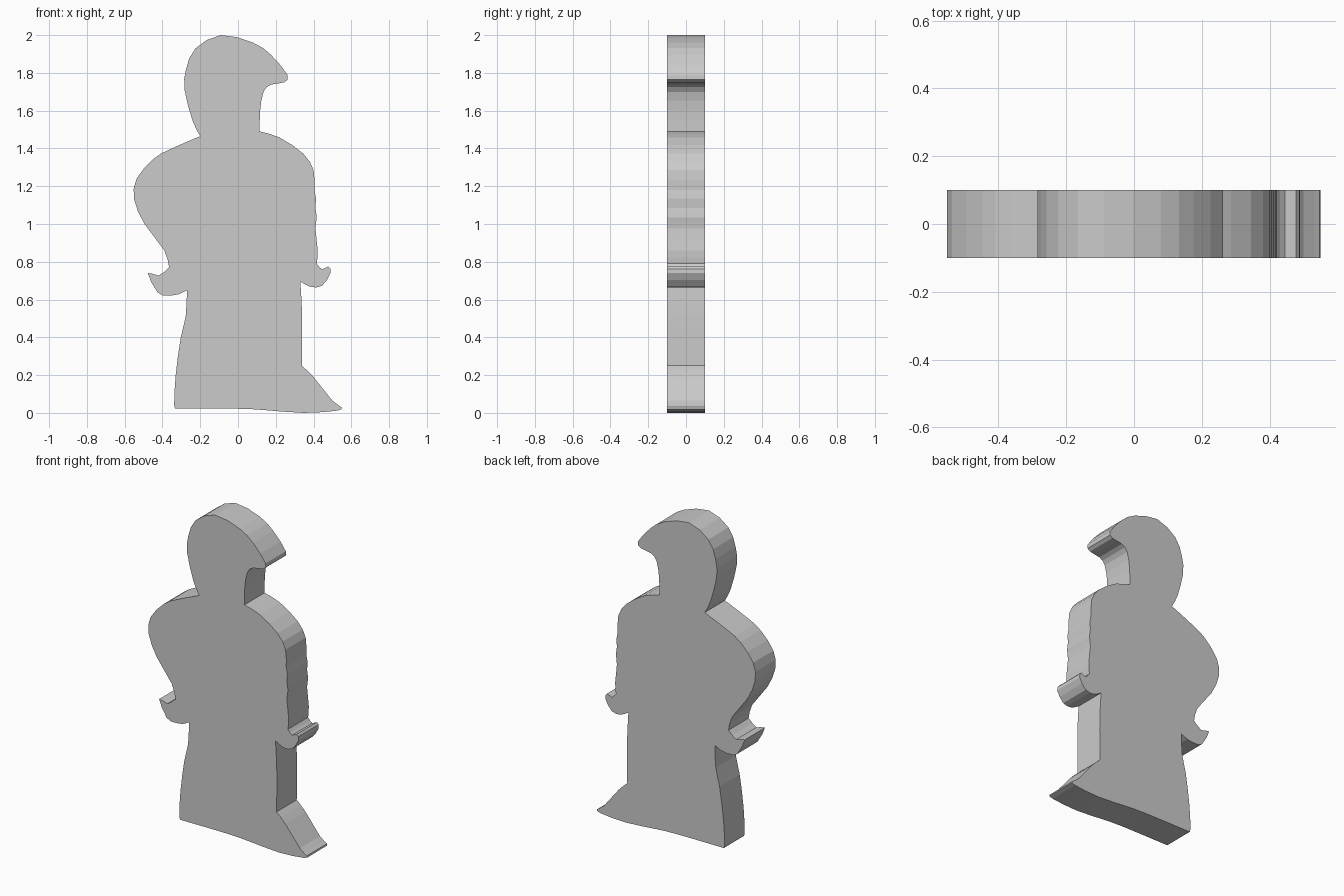
import bpy, bmesh
from mathutils import Vector

if "Cube" in bpy.data.objects:
    bpy.data.objects.remove(bpy.data.objects["Cube"])

THICKNESS = 0.2


def smooth_run(points, steps=2):
    """Catmull-Rom curve through (x, z) points; the last point is left to the next run."""
    p = [Vector(q) for q in points]
    p = [2 * p[0] - p[1]] + p + [2 * p[-1] - p[-2]]
    out = []
    for a, b, c, d in zip(p, p[1:], p[2:], p[3:]):
        for i in range(steps):
            t = i / steps
            out.append(0.5 * (2 * b + (c - a) * t + (2 * a - 5 * b + 4 * c - d) * t ** 2
                              + (3 * b - a - 3 * c + d) * t ** 3))
    return out


# Sharp corners where the outline runs meet
neck_back, neck_front = (-0.20, 1.465), (0.115, 1.49)
front_wrist, back_wrist = (0.33, 0.695), (-0.27, 0.65)
knee = (0.338, 0.25)

# Head with peaked cap
head = [neck_back, (-0.24, 1.545), (-0.283, 1.71), (-0.275, 1.82), (-0.225, 1.93),
        (-0.09, 2.0), (0.08, 1.96), (0.175, 1.895), (0.262, 1.79), (0.245, 1.75),
        (0.175, 1.738), (0.135, 1.70), (0.117, 1.60), neck_front]
# Front shoulder and wavy sleeve
front_arm = [neck_front, (0.22, 1.458), (0.345, 1.373), (0.40, 1.285), (0.405, 1.18),
             (0.413, 1.135), (0.41, 1.085), (0.417, 1.035), (0.41, 0.975),
             (0.422, 0.86), (0.417, 0.79)]
# Curled front hand
front_hand = [front_arm[-1], (0.445, 0.76), (0.478, 0.775), (0.49, 0.74),
              (0.445, 0.673), (0.385, 0.667), front_wrist]
# Coat front, pointed shoe and base
coat_front = [front_wrist, (0.337, 0.58), (0.34, 0.45), knee]
shoe = [knee, (0.40, 0.19), (0.50, 0.065), (0.547, 0.03), (0.525, 0.012),
        (0.35, 0.0), (0.14, 0.015), (0.0, 0.022), (-0.325, 0.022)]
# Coat back
coat_back = [(-0.325, 0.022), (-0.338, 0.04), (-0.33, 0.20), (-0.303, 0.40),
             (-0.277, 0.51), back_wrist]
# Curled back hand
back_hand = [back_wrist, (-0.315, 0.628), (-0.375, 0.622), (-0.425, 0.637),
             (-0.478, 0.74), (-0.42, 0.727), (-0.365, 0.77)]
# Bulging back sleeve and shoulder
back_arm = [(-0.365, 0.77), (-0.39, 0.86), (-0.495, 1.0), (-0.55, 1.13),
            (-0.537, 1.24), (-0.447, 1.345), (-0.362, 1.395), neck_back]

outline = []
for run in (head, front_arm, front_hand, coat_front, shoe, coat_back, back_hand, back_arm):
    outline += smooth_run(run)

# Extrude the silhouette into a flat standing cutout
bm = bmesh.new()
front = bm.faces.new([bm.verts.new((p.x, -THICKNESS / 2, max(p.y, 0))) for p in outline])
extruded = bmesh.ops.extrude_face_region(bm, geom=[front], use_keep_orig=True)
moved = [v for v in extruded["geom"] if isinstance(v, bmesh.types.BMVert)]
bmesh.ops.translate(bm, verts=moved, vec=(0, THICKNESS, 0))
bmesh.ops.recalc_face_normals(bm, faces=bm.faces)

mesh = bpy.data.meshes.new("figure_cutout")
bm.to_mesh(mesh)
bm.free()
bpy.context.collection.objects.link(bpy.data.objects.new("figure_cutout", mesh))
